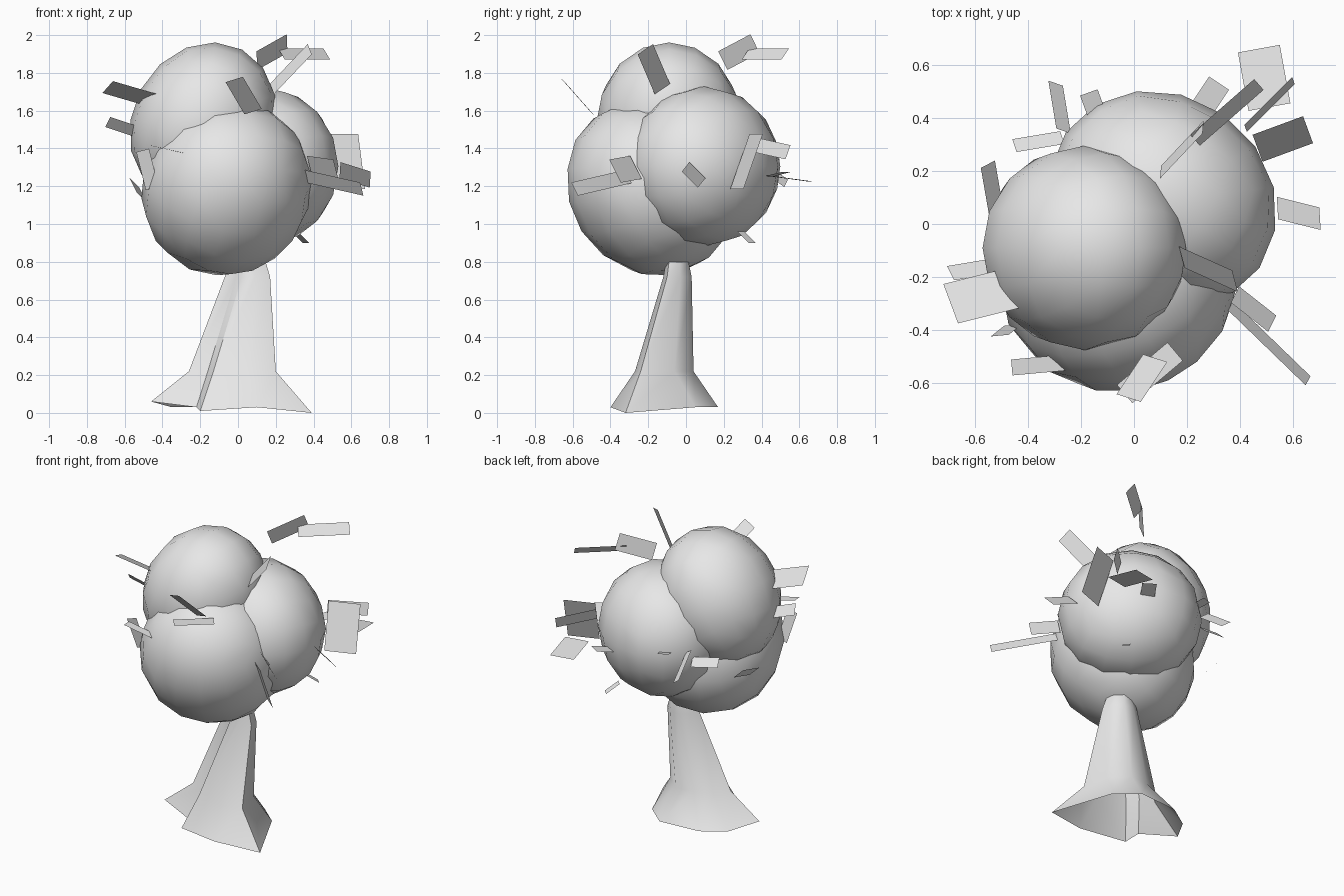
import bpy, bmesh, math
from mathutils import Vector, Euler

cube = bpy.data.objects.get("Cube")
if cube:
    bpy.data.objects.remove(cube, do_unlink=True)

# One plain grey for the whole tree
grey = bpy.data.materials.new("light grey")
grey.use_nodes = True
colour = (0.8, 0.8, 0.8, 1)
grey.diffuse_color = colour
bsdf = next(n for n in grey.node_tree.nodes if n.type == "BSDF_PRINCIPLED")
bsdf.inputs["Base Color"].default_value = colour


def finish(name, bm, smooth_angle=None):
    """Turn a bmesh into a named, coloured object."""
    mesh = bpy.data.meshes.new(name)
    bm.to_mesh(mesh)
    bm.free()
    mesh.materials.append(grey)
    obj = bpy.data.objects.new(name, mesh)
    bpy.context.collection.objects.link(obj)
    if smooth_angle:
        bpy.ops.object.select_all(action="DESELECT")
        obj.select_set(True)
        bpy.context.view_layer.objects.active = obj
        bpy.ops.object.shade_smooth_by_angle(angle=math.radians(smooth_angle))
    return obj


def foliage(name, centre, radii, turn):
    """Rounded leaf mass: a subdivided cube pushed out to a turned ellipsoid."""
    bm = bmesh.new()
    bmesh.ops.create_cube(bm, size=2)
    bmesh.ops.subdivide_edges(bm, edges=bm.edges[:], cuts=3, use_grid_fill=True)
    rotation = Euler([math.radians(a) for a in turn]).to_matrix()
    for v in bm.verts:
        even = Vector([math.tan(c * math.pi / 4) for c in v.co]).normalized()
        stretched = Vector([e * r for e, r in zip(even, radii)])
        v.co = Vector(centre) + rotation @ stretched
    return finish(name, bm, 60)


# Three overlapping leaf masses
foliage("lower_foliage", (-0.06, -0.185, 1.19), (0.455, 0.43, 0.485), (35, 0, 25))
foliage("top_foliage", (-0.185, -0.09, 1.535), (0.375, 0.385, 0.44), (0, 28, 0))
foliage("back_foliage", (0.108, 0.09, 1.305), (0.445, 0.395, 0.425), (0, 0, -35))

# Trunk: rings flaring from the crown down to splayed roots, open underneath
root_ring = [(.39, -.32, 0), (.22, .05, .03), (.08, .17, .03), (-.2, .15, .03),
             (-.35, .05, .03), (-.46, -.13, .06), (-.22, -.22, .03),
             (-.2, -.32, .01), (.1, -.4, .03)]
knee_ring = [(.2, -.24), (.16, -.06), (.05, .04), (-.08, .03), (-.19, -.02),
             (-.26, -.11), (-.16, -.14), (-.13, -.23), (.06, -.27)]
neck_ring = [(.17, -.1), (.16, -.03), (.1, .03), (.03, .03), (-.03, 0),
             (-.07, -.05), (-.01, -.07), (.02, -.11), (.09, -.12)]
bm = bmesh.new()
rings = [[bm.verts.new(p) for p in root_ring],
         [bm.verts.new((x, y, 0.22)) for x, y in knee_ring],
         [bm.verts.new((x, y, 0.72)) for x, y in neck_ring],
         [bm.verts.new((x * 0.8 + 0.01, y * 0.8 - 0.01, 0.8)) for x, y in neck_ring]]
for low, high in zip(rings, rings[1:]):
    for i in range(len(low)):
        j = (i + 1) % len(low)
        bm.faces.new((low[i], low[j], high[j], high[i]))
finish("trunk", bm, 45)

# Loose leaf cards: centre, lengthwise vector, width, facing
facings = {
    "up": Vector((0, 0, 1)),
    "front": Vector((0, -1, 0.35)),
    "rise": Vector((0.2, 0.5, 1)),
    "away": Vector((0.6, 0.7, 0.5)),
    "twist": Vector((1, 0.7, -0.65)),
    "corner": Vector((-1, 0.8, 0.35)),
    "slant": Vector((0.7, -0.85, 1)),
    "lean_back": Vector((0, 1, 1)),
    "lean_side": Vector((1, 0, 1)),
}
leaves = [
    ((.49, .55, 1.24), (.04, -.22, .03), .16, "up"),
    ((.56, .32, 1.33), (.19, .07, 0), .31, "front"),
    ((.62, .04, 1.26), (.16, -.04, -.05), .12, "lean_back"),
    ((.45, -.32, 1.29), (.14, -.11, -.02), .14, "away"),
    ((.5, -.44, 1.22), (.31, -.3, -.07), .08, "away"),
    ((-.57, -.27, 1.69), (-.24, -.06, .07), .17, "rise"),
    ((-.6, -.17, 1.51), (-.18, -.03, .06), .08, "lean_back"),
    ((-.53, .11, 1.18), (-.04, .23, .08), .08, "lean_side"),
    ((-.28, .44, 1.28), (-.03, .18, -.13), .07, "away"),
    ((-.36, .31, 1.28), (-.18, -.03, .03), .07, "lean_back"),
    ((-.15, .44, 1.34), (-.04, .11, .03), .07, "up"),
    ((-.35, -.53, 1.39), (-.22, -.02, .05), .06, "up"),
    ((.06, -.56, 1.57), (.19, .16, 0), .09, "up"),
    ((.03, -.58, 1.68), (.1, .15, -.17), .1, "lean_back"),
    ((.28, -.17, 1.82), (.2, -.09, .21), .1, "twist"),
    ((.18, .28, 1.91), (.16, .17, .09), .11, "corner"),
    ((.35, .42, 1.9), (.24, .21, 0), .08, "slant"),
    ((.51, .45, 1.4), (.18, .18, -.04), .08, "front"),
    ((.28, .47, 1.26), (.08, .12, .03), .09, "up"),
    ((-.48, -.4, 1.29), (-.05, -.04, .2), .07, "front"),
    ((.33, .32, .93), (.06, .06, -.06), .05, "up"),
]
for number, (centre, along, width, facing) in enumerate(leaves, 1):
    centre, half = Vector(centre), Vector(along) / 2
    across = half.cross(facings[facing]).normalized() * width / 2
    bm = bmesh.new()
    corners = (half + across, across - half, -half - across, half - across)
    bm.faces.new([bm.verts.new(centre + c) for c in corners])
    finish(f"leaf_{number}", bm)
